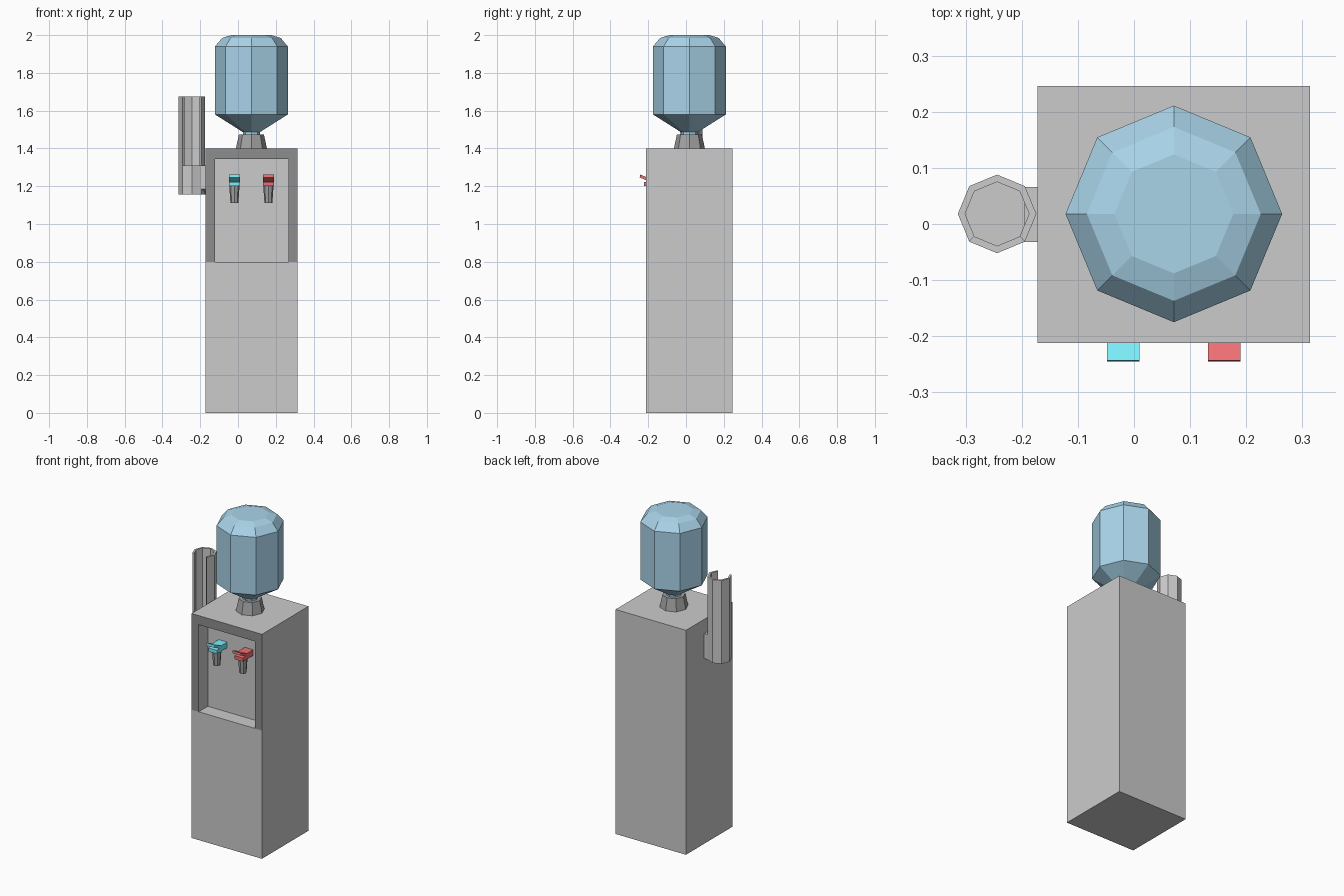
import bpy, bmesh
from math import sin, cos, pi

if "Cube" in bpy.data.objects:
    bpy.data.objects.remove(bpy.data.objects["Cube"])


def material(name, rgb):
    m = bpy.data.materials.new(name)
    m.diffuse_color = (*rgb, 1)
    m.use_nodes = True
    m.node_tree.nodes["Principled BSDF"].inputs["Base Color"].default_value = m.diffuse_color
    return m


def build(name, verts, faces, mats=()):
    me = bpy.data.meshes.new(name)
    me.from_pydata(verts, [], faces)
    for m in mats:
        me.materials.append(m)
    bm = bmesh.new()
    bm.from_mesh(me)
    bmesh.ops.recalc_face_normals(bm, faces=bm.faces)
    bm.to_mesh(me)
    bm.free()
    ob = bpy.data.objects.new(name, me)
    bpy.context.collection.objects.link(ob)
    return ob


def lathe(name, cx, cy, profile, mats=(), n=8):
    """Eight-sided turned solid from (radius, z) pairs, capped at both ends."""
    verts = [(cx + r * cos(2 * pi * i / n), cy + r * sin(2 * pi * i / n), z)
             for r, z in profile for i in range(n)]
    faces = [(k * n + i, k * n + (i + 1) % n, (k + 1) * n + (i + 1) % n, (k + 1) * n + i)
             for k in range(len(profile) - 1) for i in range(n)]
    faces += [tuple(range(n)), tuple(range(len(verts) - n, len(verts)))]
    return build(name, verts, faces, mats)


def extrude(name, outline, a, b, place, mats=()):
    """Prism from a 2D outline; place(u, v, t) maps it into space."""
    n = len(outline)
    verts = [place(u, v, t) for t in (a, b) for u, v in outline]
    faces = [tuple(range(n)), tuple(range(n, 2 * n))]
    faces += [(i, (i + 1) % n, n + (i + 1) % n, n + i) for i in range(n)]
    return build(name, verts, faces, mats)


grey = material("light_grey", (0.7, 0.7, 0.7))
dark = material("dark_grey", (0.27, 0.27, 0.27))
spout_grey = material("mid_grey", (0.36, 0.36, 0.36))
blue = material("bottle_blue", (0.4, 0.66, 0.82))
cyan = material("cold_cyan", (0.2, 0.85, 0.95))
red = material("hot_red", (0.86, 0.16, 0.17))

# cabinet with recessed tap bay; the bay surround is dark
X0, X1, YF, YB, H = -0.172, 0.314, -0.212, 0.246, 1.40
I0, I1, S, T, D = -0.123, 0.267, 0.80, 1.343, -0.122
front = [(X0, 0), (X1, 0), (X1, S), (I1, S), (I0, S), (X0, S),
         (X0, H), (X1, H), (I1, T), (I0, T)]
bay = [(I0, S), (I1, S), (I1, T), (I0, T)]              # 10..13
back = [(X0, 0), (X1, 0), (X1, H), (X0, H)]             # 14..17
verts = [(x, y, z) for y, pts in ((YF, front), (D, bay), (YB, back)) for x, z in pts]
cabinet = build("cabinet", verts, [
    (5, 4, 9, 6), (6, 9, 8, 7), (2, 7, 8, 3),           # bay surround
    (0, 1, 2, 3, 4, 5),
    (4, 3, 11, 10), (3, 8, 12, 11), (8, 9, 13, 12), (9, 4, 10, 13), (10, 11, 12, 13),
    (0, 5, 6, 17, 14), (1, 15, 16, 7, 2), (6, 7, 16, 17), (14, 15, 1, 0),
    (14, 17, 16, 15)], (grey, dark))
for f in cabinet.data.polygons[:3]:
    f.material_index = 1

# bottle and collar
BX, BY = 0.071, 0.018
lathe("collar", BX, BY, [(0.082, 1.40), (0.066, 1.475)], (spout_grey,))
lathe("water_bottle", BX, BY, [
    (0.045, 1.45), (0.045, 1.486), (0.06, 1.496), (0.193, 1.58),
    (0.193, 1.94), (0.155, 1.985), (0.106, 2.0)], (blue,))

# taps: side profile of body with raised lever, plus tapered spout
tap_side = [(D, 1.20), (-0.222, 1.20), (-0.222, 1.222), (-0.195, 1.224), (-0.245, 1.247),
            (-0.243, 1.262), (-0.18, 1.236), (D, 1.236)]
for label, x, m in (("cold", -0.019, cyan), ("hot", 0.161, red)):
    extrude(label + "_tap", tap_side, x - 0.029, x + 0.029, lambda u, v, t: (t, u, v), (m,))
    lathe(label + "_spout", x, -0.182, [(0.021, 1.11), (0.027, 1.20)], (spout_grey,))

# cup holder: closed cup below, wall with two front facets removed above
CX, CY, RO, RI = -0.244, 0.018, 0.07, 0.057
lathe("cup_holder_base", CX, CY, [
    (RI, 1.17), (RI, 1.31), (RO, 1.31), (RO, 1.155), (0.001, 1.155)][::-1], (grey,))
arc = [(i - 1) * pi / 4 for i in range(7)]
ring = [(CX + RO * cos(a), CY + RO * sin(a)) for a in arc]
ring += [(CX + RI * cos(a), CY + RI * sin(a)) for a in reversed(arc)]
extrude("cup_holder_wall", ring, 1.31, 1.675, lambda u, v, t: (u, v, t), (grey,))

# bracket with sloped lower front edge
extrude("cup_holder_bracket", [(-0.032, 1.185), (-0.032, 1.31), (0.066, 1.31), (0.066, 1.155)],
        -0.195, X0, lambda u, v, t: (t, u, v), (grey,))
